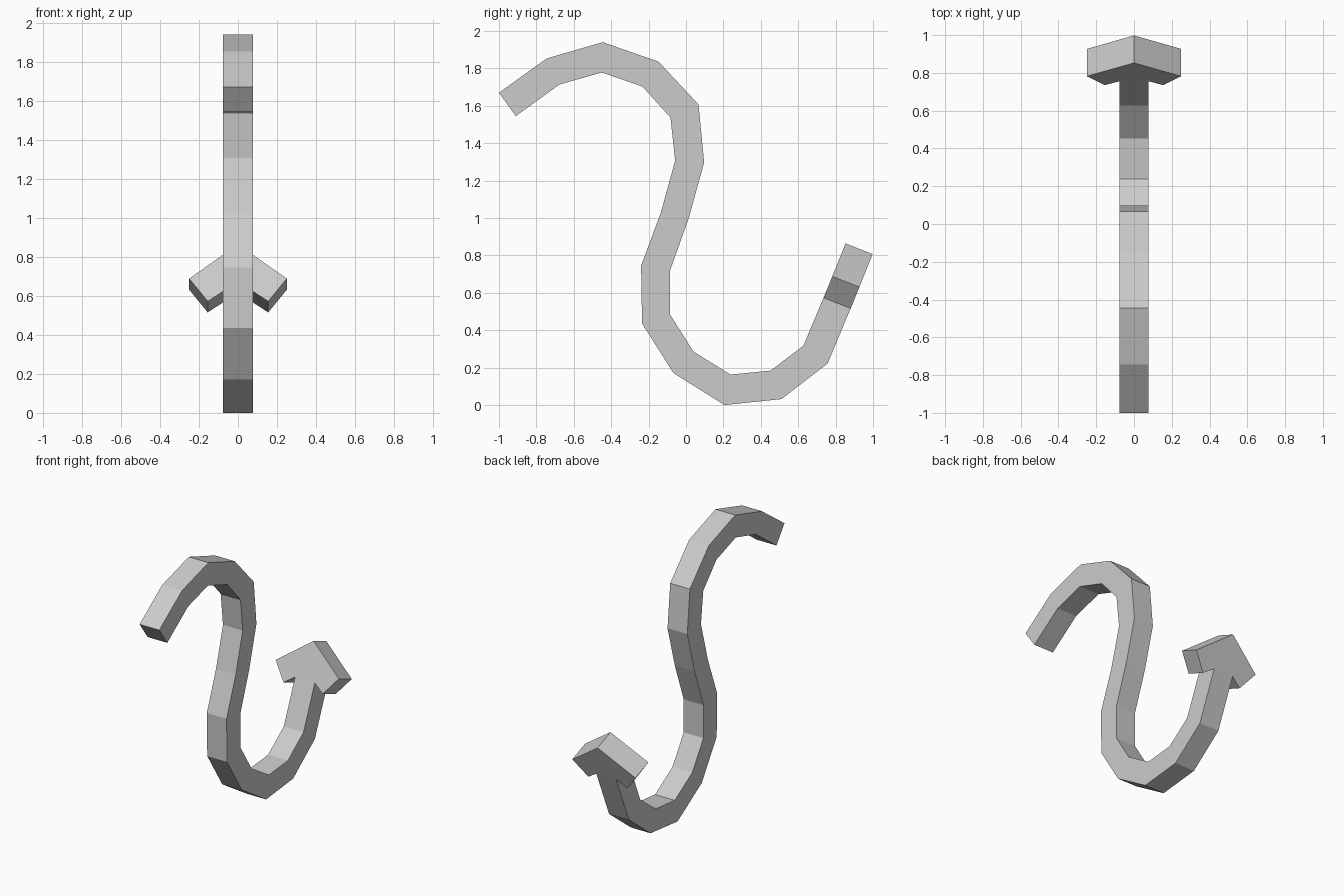
import bpy, bmesh

if "Cube" in bpy.data.objects:
    bpy.data.objects.remove(bpy.data.objects["Cube"])

W = 0.078  # half width of the shaft

# Paired (y, z) points along the two edges of the bent shaft
upper = [(-1.0, 1.67), (-0.745, 1.853), (-0.445, 1.94), (-0.147, 1.836), (0.067, 1.607),
         (0.097, 1.297), (0.015, 1.0), (-0.085, 0.72), (-0.085, 0.484), (0.04, 0.286),
         (0.238, 0.163), (0.452, 0.184), (0.628, 0.318)]
lower = [(-0.91, 1.545), (-0.676, 1.714), (-0.45, 1.778), (-0.233, 1.703), (-0.083, 1.537),
         (-0.058, 1.307), (-0.136, 1.024), (-0.24, 0.746), (-0.235, 0.436), (-0.067, 0.171),
         (0.206, 0.0), (0.511, 0.032), (0.757, 0.222)]

# Arrowhead outline as (x, z) on its sloping front plane, notch to notch
TIP_Y, TIP_Z, SLOPE = 0.853, 0.864, 0.403
THICK = (0.145, -0.057)
right = [(W, 0.622), (0.155, 0.572), (0.25, 0.688)]
outline = right + [(0, TIP_Z)] + [(-x, z) for x, z in reversed(right)]

bm = bmesh.new()

# Shaft: rings of four corners
rings = [[bm.verts.new((x, *p)) for x, p in ((-W, a), (W, a), (W, b), (-W, b))]
         for a, b in zip(upper, lower)]

# Arrowhead: front and back outlines
front = [bm.verts.new((x, TIP_Y - (TIP_Z - z) * SLOPE, z)) for x, z in outline]
back = [bm.verts.new((v.co.x, v.co.y + THICK[0], v.co.z + THICK[1])) for v in front]
bm.faces.new(front)
bm.faces.new(back[::-1])
for i in range(len(front) - 1):
    bm.faces.new((front[i], back[i], back[i + 1], front[i + 1]))

# Join the shaft to the open side of the head and cap the tail
rings.append([front[-1], front[0], back[0], back[-1]])
for r, s in zip(rings, rings[1:]):
    for i in range(4):
        j = (i + 1) % 4
        bm.faces.new((r[i], r[j], s[j], s[i]))
bm.faces.new(rings[0])
bmesh.ops.recalc_face_normals(bm, faces=bm.faces)

mesh = bpy.data.meshes.new("curved_arrow")
bm.to_mesh(mesh)
bm.free()
bpy.context.collection.objects.link(bpy.data.objects.new("curved_arrow", mesh))
